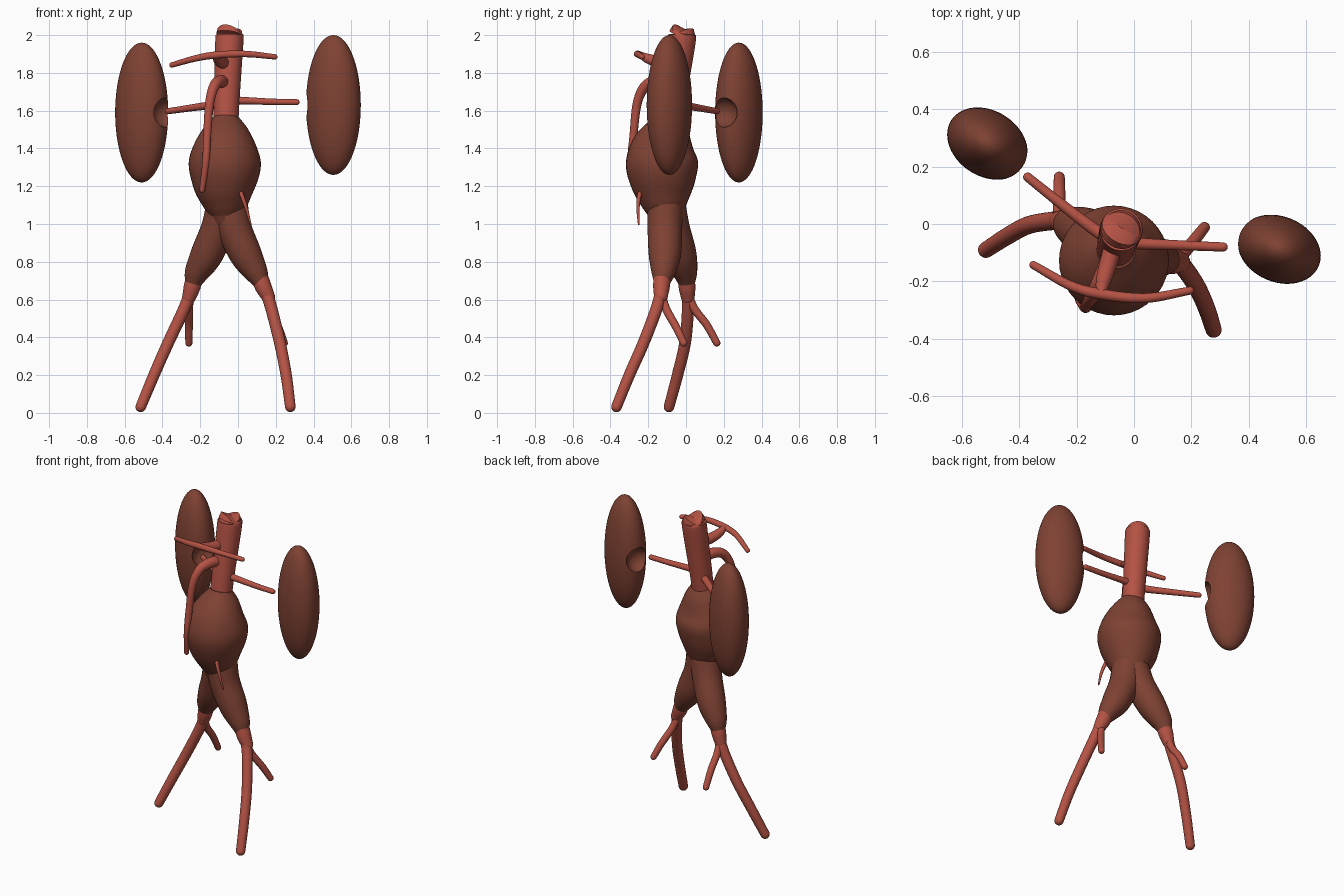
import bpy, bmesh, math
from mathutils import Vector, Matrix

if "Cube" in bpy.data.objects:
    bpy.data.objects.remove(bpy.data.objects["Cube"], do_unlink=True)


def material(name, rgb):
    m = bpy.data.materials.new(name)
    m.use_nodes = True
    m.diffuse_color = (*rgb, 1)
    m.node_tree.nodes["Principled BSDF"].inputs["Base Color"].default_value = (*rgb, 1)
    m.node_tree.nodes["Principled BSDF"].inputs["Roughness"].default_value = 0.6
    return m


RED = material("artery red", (0.46, 0.085, 0.058))
BROWN = material("tissue brown", (0.21, 0.054, 0.033))


def finish(bm, name, mat):
    bmesh.ops.recalc_face_normals(bm, faces=bm.faces)
    me = bpy.data.meshes.new(name)
    bm.to_mesh(me)
    bm.free()
    ob = bpy.data.objects.new(name, me)
    bpy.context.collection.objects.link(ob)
    me.materials.append(mat)
    smooth(ob)
    return ob


def smooth(ob):
    bpy.ops.object.select_all(action='DESELECT')
    ob.select_set(True)
    bpy.context.view_layer.objects.active = ob
    bpy.ops.object.shade_smooth_by_angle(angle=math.radians(40))


def spline(keys, steps):
    # Catmull-Rom through (x, y, z, radius) keys
    k = [Vector(p) for p in keys]
    k = [2 * k[0] - k[1]] + k + [2 * k[-1] - k[-2]]
    out = []
    for a, b, c, d in zip(k, k[1:], k[2:], k[3:]):
        for i in range(steps):
            t = i / steps
            out.append(0.5 * (2 * b + (c - a) * t + (2 * a - 5 * b + 4 * c - d) * t ** 2
                              + (3 * b - a - 3 * c + d) * t ** 3))
    return out + [k[-2]]


def vessel(name, keys, mat=RED, round_start=False, round_end=True, steps=8, sides=28):
    # sweep a circle of changing radius along a smooth path
    pts = spline(keys, steps)
    n = len(pts)
    pos = [p.to_3d() for p in pts]
    tan = [(pos[min(i + 1, n - 1)] - pos[max(i - 1, 0)]).normalized() for i in range(n)]
    rings = [(pos[i], tan[i], pts[i].w) for i in range(n)]
    dome = [math.pi / 2 * j / 6 for j in range(1, 6)]
    if round_end:
        p, t, r = rings[-1]
        rings += [(p + t * r * math.sin(a), t, r * math.cos(a)) for a in dome]
    if round_start:
        p, t, r = rings[0]
        rings = [(p - t * r * math.sin(a), t, r * math.cos(a)) for a in reversed(dome)] + rings
    bm = bmesh.new()
    u, prev, loops = rings[0][1].orthogonal().normalized(), rings[0][1], []
    for p, t, r in rings:
        u = prev.rotation_difference(t) @ u
        v, prev = t.cross(u), t
        angles = [math.tau * s / sides for s in range(sides)]
        loops.append([bm.verts.new(p + (u * math.cos(a) + v * math.sin(a)) * r) for a in angles])
    for a, b in zip(loops, loops[1:]):
        for s in range(sides):
            e = (s + 1) % sides
            bm.faces.new((a[s], a[e], b[e], b[s]))
    bm.faces.new(loops[0])
    bm.faces.new(loops[-1])
    return finish(bm, name, mat)


def sphere(name, matrix, mat):
    bm = bmesh.new()
    bmesh.ops.create_uvsphere(bm, u_segments=56, v_segments=36, radius=1, matrix=matrix)
    return finish(bm, name, mat)


def kidney(name, centre, heading):
    # upright ellipsoid with a round hollow on its inner side
    c, h = Vector(centre), math.radians(heading)
    inner = Vector((math.cos(h), math.sin(h), 0))
    ob = sphere(name, Matrix.Translation(c) @ Matrix.Rotation(h, 4, 'Z')
                @ Matrix.Diagonal((0.15, 0.114, 0.37, 1)), BROWN)
    cutter = sphere(name + "_cutter", Matrix.Translation(c + inner * 0.163)
                    @ Matrix.Scale(0.08, 4), BROWN)
    mod = ob.modifiers.new("hollow", 'BOOLEAN')
    mod.operation, mod.solver, mod.object = 'DIFFERENCE', 'EXACT', cutter
    bpy.context.view_layer.objects.active = ob
    bpy.ops.object.modifier_apply(modifier=mod.name)
    bpy.data.objects.remove(cutter, do_unlink=True)
    smooth(ob)


# Kidneys
kidney("left_kidney", (0.505, -0.088, 1.63), 157)
kidney("right_kidney", (-0.51, 0.28, 1.59), -33)

# Main trunk and swollen sac
vessel("trunk", [(-.065, -.09, 1.5, .066), (-.06, -.07, 1.65, .068), (-.052, -.043, 1.83, .072),
                 (-.045, -.021, 1.985, .075), (-.045, -.02, 2.0, .068)], round_end=False)
vessel("sac", [(-.062, -.088, 1.565, .068), (-.064, -.1, 1.5, .12), (-.068, -.122, 1.4, .172),
               (-.07, -.127, 1.31, .191), (-.071, -.122, 1.2, .166), (-.065, -.115, 1.11, .125),
               (-.06, -.11, 1.05, .09)], BROWN, sides=40)

# Swollen lower branches
vessel("left_lobe", [(-.045, -.11, 1.12, .095), (-.02, -.112, .98, .092), (.04, -.112, .84, .086),
                     (.095, -.12, .745, .064), (.122, -.128, .69, .043)], BROWN, round_end=False)
vessel("right_lobe", [(-.07, -.1, 1.12, .095), (-.105, -.07, .98, .09), (-.165, -.03, .84, .086),
                      (-.217, -.005, .745, .066), (-.24, .005, .685, .044)], BROWN, round_end=False)

# Collars, leg vessels and inner side branches
vessel("left_collar", [(.118, -.127, .71, .045), (.135, -.13, .665, .044), (.16, -.133, .615, .036)])
vessel("right_collar", [(-.232, .002, .71, .045), (-.245, .006, .66, .044), (-.26, .01, .61, .036)])
vessel("left_leg_vessel", [(.15, -.13, .64, .033), (.18, -.16, .54, .032), (.222, -.225, .37, .031),
                           (.255, -.3, .2, .03), (.277, -.368, .032, .028)])
vessel("right_leg_vessel", [(-.25, .01, .64, .033), (-.29, .01, .54, .032), (-.37, -.005, .37, .031),
                            (-.445, -.045, .2, .03), (-.515, -.09, .032, .028)])
vessel("left_side_branch", [(.15, -.13, .63, .022), (.17, -.105, .55, .022),
                            (.215, -.05, .45, .021), (.245, -.012, .37, .019)])
vessel("right_side_branch", [(-.255, .01, .63, .022), (-.26, .045, .55, .022),
                             (-.26, .11, .465, .021), (-.26, .163, .37, .019)])

# Vessels to the kidneys
vessel("left_kidney_vessel", [(-.04, -.065, 1.655, .022), (.06, -.07, 1.652, .019),
                              (.18, -.075, 1.647, .017), (.31, -.08, 1.645, .016)])
vessel("right_kidney_vessel", [(-.06, -.07, 1.64, .024), (-.15, -.01, 1.628, .021),
                               (-.26, .075, 1.613, .018), (-.37, .163, 1.597, .016)])

# Upper front stub with its crossbar
vessel("front_stub", [(-.065, -.05, 1.85, .032), (-.09, -.14, 1.858, .031),
                      (-.107, -.2, 1.875, .026), (-.115, -.24, 1.895, .017)])
vessel("crossbar", [(-.35, -.143, 1.842, .014), (-.22, -.215, 1.878, .017), (-.11, -.245, 1.895, .019),
                    (.04, -.258, 1.9, .017), (.195, -.232, 1.885, .014)], round_start=True)

# Long hanging front vessel and thin lower twig
vessel("hanging_vessel", [(-.07, -.07, 1.745, .033), (-.095, -.15, 1.755, .032), (-.125, -.215, 1.73, .028),
                          (-.15, -.258, 1.64, .024), (-.163, -.278, 1.47, .021), (-.17, -.29, 1.33, .019),
                          (-.19, -.265, 1.18, .015)])
vessel("lower_twig", [(0, -.2, 1.2, .014), (.015, -.242, 1.165, .012),
                      (.042, -.254, 1.09, .009), (.066, -.25, 1.0, .005)])
